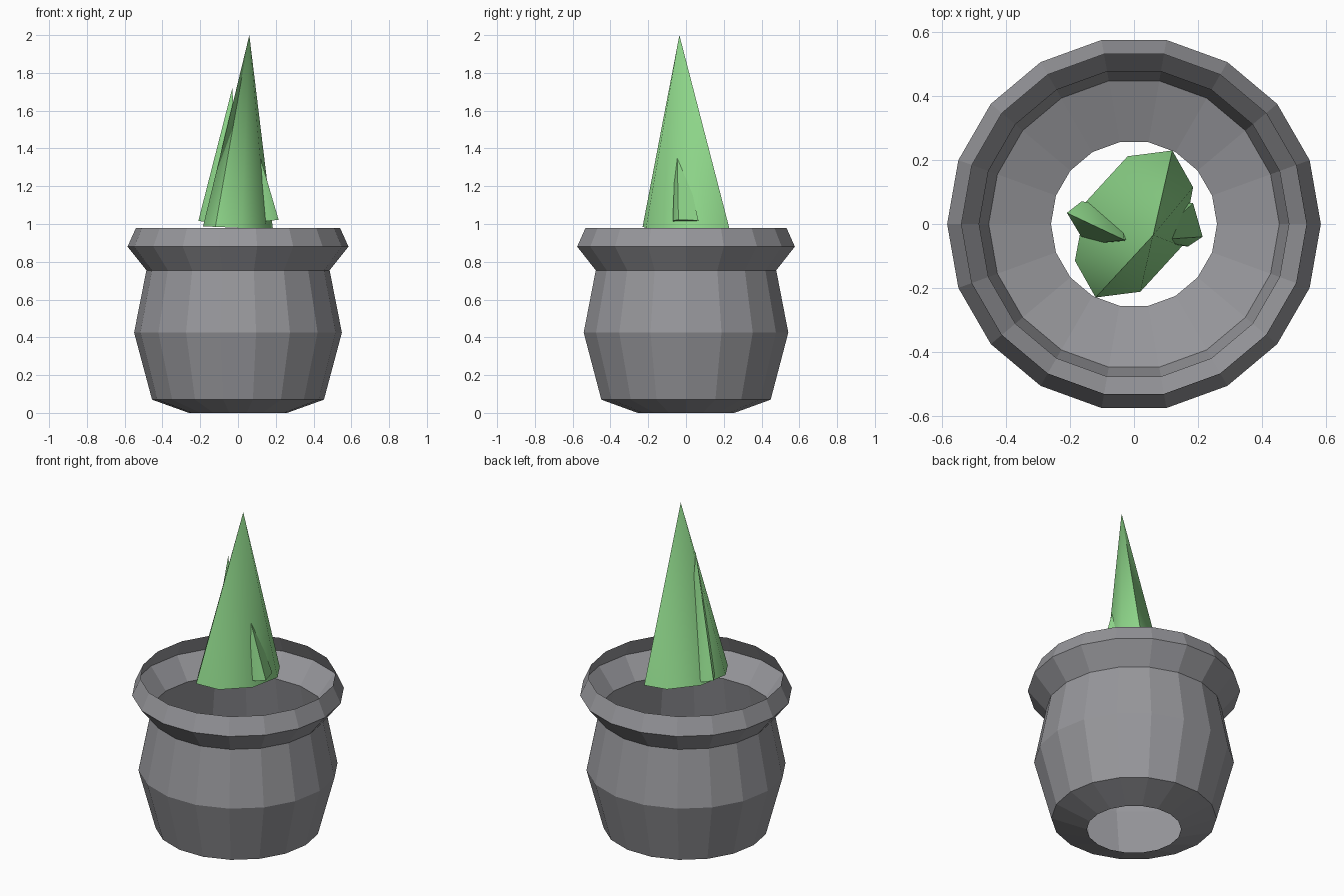
import bpy
import bmesh
import math

cube = bpy.data.objects.get("Cube")
if cube:
    bpy.data.objects.remove(cube, do_unlink=True)


def make_material(name, color):
    mat = bpy.data.materials.new(name)
    mat.use_nodes = True
    mat.diffuse_color = color
    mat.node_tree.nodes["Principled BSDF"].inputs["Base Color"].default_value = color
    return mat


def make_object(name, bm, mat):
    bmesh.ops.recalc_face_normals(bm, faces=bm.faces)
    mesh = bpy.data.meshes.new(name)
    bm.to_mesh(mesh)
    bm.free()
    mesh.materials.append(mat)
    obj = bpy.data.objects.new(name, mesh)
    bpy.context.collection.objects.link(obj)
    return obj


def lathe(name, profile, sides, mat):
    """Open thin shell turned around z from (radius, height) points."""
    bm = bmesh.new()
    rings = []
    for r, z in profile:
        angles = [math.tau * i / sides for i in range(sides)]
        rings.append([bm.verts.new((r * math.cos(a), r * math.sin(a), z)) for a in angles])
    for low, high in zip(rings, rings[1:]):
        for i in range(sides):
            j = (i + 1) % sides
            bm.faces.new((low[i], low[j], high[j], high[i]))
    return make_object(name, bm, mat)


def spike(name, center, half_outline, tip, tilt, mat):
    """Pointed leaf; its base outline is half given, half point-mirrored."""
    bm = bmesh.new()
    cx, cy, cz = center
    outline = half_outline + [(-x, -y) for x, y in half_outline]
    base = [bm.verts.new((cx + x, cy + y, cz + tilt * x)) for x, y in outline]
    top = bm.verts.new(tip)
    bm.faces.new(base)
    for a, b in zip(base, base[1:] + base[:1]):
        bm.faces.new((a, b, top))
    obj = make_object(name, bm, mat)
    bpy.ops.object.select_all(action="DESELECT")
    obj.select_set(True)
    bpy.context.view_layer.objects.active = obj
    bpy.ops.object.shade_smooth_by_angle(angle=math.radians(60))
    return obj


stone = make_material("stone grey", (0.31, 0.31, 0.33, 1))
leaf = make_material("leaf green", (0.29, 0.72, 0.27, 1))

# Pot: single-walled, open at the top and at the drain hole
lathe("pot", [(0.26, 0), (0.455, 0.07), (0.55, 0.425), (0.485, 0.755),
              (0.585, 0.88), (0.54, 0.98)], 18, stone)

# Tall leaf in the middle
spike("main_leaf", (0, 0, 0.98),
      [(-0.12, -0.23), (0.02, -0.212), (0.15, -0.07), (0.185, 0.115)],
      (0.06, -0.035, 2.0), -0.04, leaf)

# Shorter leaves on both sides
spike("right_side_leaf", (-0.1, 0, 1.0),
      [(-0.11, 0.035), (-0.065, 0.07), (0.05, 0.065)],
      (-0.03, -0.05, 1.72), -0.15, leaf)
spike("left_side_leaf", (0.11, 0, 1.01),
      [(0.105, -0.04), (0.06, -0.07), (-0.075, -0.065)],
      (0.06, -0.05, 1.55), 0.12, leaf)
